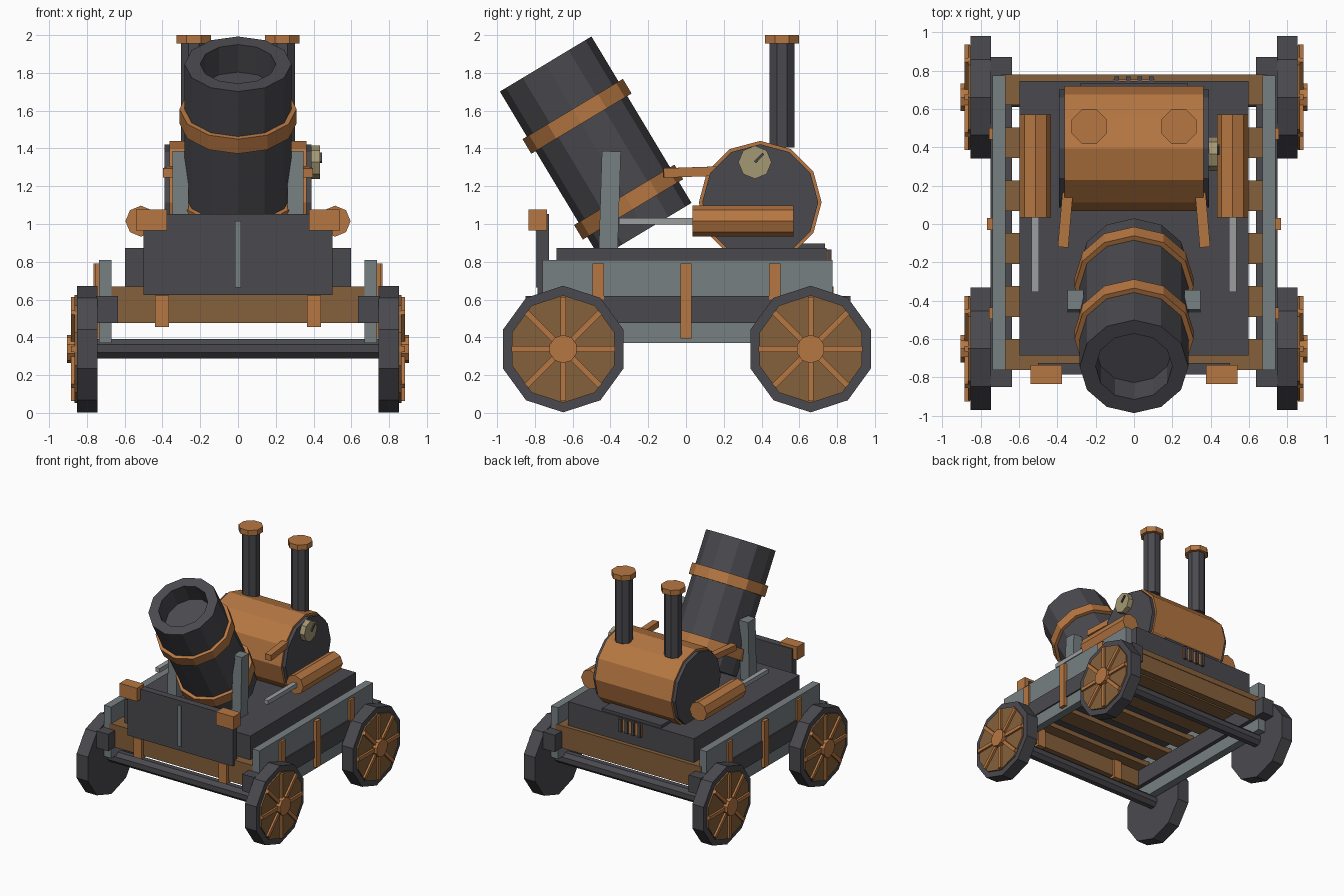
import bpy, bmesh, math
from mathutils import Vector, Matrix

if "Cube" in bpy.data.objects:
    bpy.data.objects.remove(bpy.data.objects["Cube"])


def material(name, rgb):
    m = bpy.data.materials.new(name)
    m.diffuse_color = (*rgb, 1)
    m.use_nodes = True
    m.node_tree.nodes["Principled BSDF"].inputs["Base Color"].default_value = m.diffuse_color
    return m


IRON = material("dark_iron", (0.068, 0.067, 0.078))
COPPER = material("copper", (0.47, 0.185, 0.055))
WOOD = material("brown_wood", (0.235, 0.115, 0.043))
STEEL = material("blue_grey_steel", (0.185, 0.215, 0.225))
ROD = material("light_steel", (0.33, 0.34, 0.35))
DIAL = material("dial_face", (0.37, 0.31, 0.17))
X, Y, Z = Vector((1, 0, 0)), Vector((0, 1, 0)), Vector((0, 0, 1))


def finish(name, bm, mat):
    bmesh.ops.recalc_face_normals(bm, faces=bm.faces)
    me = bpy.data.meshes.new(name)
    bm.to_mesh(me)
    bm.free()
    me.materials.append(mat)
    ob = bpy.data.objects.new(name, me)
    bpy.context.collection.objects.link(ob)
    return ob


def box(name, x, y, z, mat, rot=None):
    """Box from (min, max) ranges, optionally rotated about its centre."""
    bm = bmesh.new()
    bmesh.ops.create_cube(bm, size=1)
    size = [r[1] - r[0] for r in (x, y, z)]
    centre = Vector([(r[0] + r[1]) / 2 for r in (x, y, z)])
    mtx = Matrix.Translation(centre) @ (rot or Matrix()) @ Matrix.Diagonal((*size, 1))
    bmesh.ops.transform(bm, matrix=mtx, verts=bm.verts)
    return finish(name, bm, mat)


def lathe(name, origin, axis, up, n, profile, mat, turn=0.0):
    """Capped n-sided solid; profile is (distance, radius), first corner along up."""
    origin, axis = Vector(origin), Vector(axis).normalized()
    side = axis.cross(up)
    bm = bmesh.new()
    rings = []
    for t, r in profile:
        ring = []
        for i in range(n):
            a = 2 * math.pi * (i + turn) / n
            ring.append(bm.verts.new(origin + axis * t + (up * math.cos(a) + side * math.sin(a)) * r))
        rings.append(ring)
    for a, b in zip(rings, rings[1:]):
        for i in range(n):
            j = (i + 1) % n
            bm.faces.new((a[i], a[j], b[j], b[i]))
    bm.faces.new(rings[0])
    bm.faces.new(rings[-1])
    return finish(name, bm, mat)


def bar(name, p, q, w, h, mat):
    """Straight bar between two points."""
    p, q = Vector(p), Vector(q)
    d = q - p
    rot = d.to_track_quat('Y', 'Z').to_matrix().to_4x4()
    c, l = (p + q) / 2, d.length / 2
    return box(name, (c.x - w / 2, c.x + w / 2), (c.y - l, c.y + l), (c.z - h / 2, c.z + h / 2), mat, rot)


def span(s, a, b):
    return tuple(sorted((s * a, s * b)))


# Wheels, hubs, spokes and axles
for y, end in ((-0.65, "front"), (0.66, "rear")):
    lathe(end + "_axle", (-0.76, y, 0.34), X, Z, 8, [(0, 0.055), (1.52, 0.055)], IRON, 0.5)
    for s in (-1, 1):
        c = (0, y, 0.338)
        lathe(end + "_wheel", c, X * s, Z, 10, [(0.745, 0.335), (0.853, 0.335)], IRON)
        lathe(end + "_wheel_disc", c, X * s, Z, 10, [(0.85, 0.285), (0.866, 0.285)], WOOD)
        lathe(end + "_hub", c, X * s, Z, 10, [(0.85, 0.075), (0.905, 0.075)], COPPER)
        for k in range(4):
            rot = Matrix.Rotation(k * math.pi / 4, 4, 'X')
            box(end + "_spoke", span(s, 0.855, 0.883), (y - 0.275, y + 0.275),
                (0.323, 0.353), COPPER, rot)

# Chassis: side beams, planks, straps
for s in (-1, 1):
    box("side_beam", span(s, 0.635, 0.748), (-0.85, 0.87), (0.475, 0.62), IRON)
    box("side_plank", span(s, 0.67, 0.737), (-0.76, 0.775), (0.37, 0.81), STEEL)
    for y in (-0.465, 0.47):
        box("short_strap", span(s, 0.73, 0.755), (y - 0.03, y + 0.03), (0.60, 0.79), COPPER)
    box("long_strap", span(s, 0.73, 0.765), (-0.03, 0.03), (0.395, 0.79), COPPER)
    box("hanging_bracket", span(s, 0.365, 0.44), (-0.785, -0.68), (0.455, 0.622), COPPER)

# Cross boards and floor slats
box("front_board", (-0.64, 0.64), (-0.76, -0.70), (0.475, 0.62), WOOD)
box("rear_board", (-0.64, 0.64), (0.71, 0.775), (0.475, 0.62), WOOD)
for i in range(6):
    y = -0.68 + 0.276 * i
    box("floor_slat", (-0.69, 0.69), (y - 0.08, y + 0.08), (0.62, 0.668), WOOD)

# Deck, front shield and rear grate
box("deck", (-0.597, 0.597), (-0.685, 0.745), (0.66, 0.872), IRON)
box("front_shield", (-0.5, 0.5), (-0.785, -0.725), (0.625, 1.053), IRON)
box("shield_rib", (-0.016, 0.016), (-0.795, -0.78), (0.665, 1.015), STEEL)
for s in (-1, 1):
    box("shield_cap", span(s, 0.375, 0.54), (-0.833, -0.735), (0.965, 1.078), COPPER)
box("firebox", (-0.28, 0.28), (0.45, 0.735), (0.80, 0.897), IRON)
box("grate_glow", (-0.11, 0.11), (0.74, 0.752), (0.76, 0.86), COPPER)
for i in range(4):
    x = -0.09 + 0.06 * i
    box("grate_bar", (x - 0.012, x + 0.012), (0.74, 0.77), (0.755, 0.865), IRON)

# Mortar barrel with open bore, bands and side supports
tilt = math.radians(31)
out = Vector((0, -math.sin(tilt), math.cos(tilt)))
up = Vector((0, math.cos(tilt), math.sin(tilt)))
mouth = Vector((0, -0.743, 1.847))
lathe("mortar_barrel", mouth, out, up, 12,
      [(-1.028, 0.283), (0, 0.283), (0, 0.2), (-0.17, 0.2)], IRON)
for t in (-0.323, -0.853):
    lathe("barrel_band", mouth, out, up, 12,
          [(t - 0.045, 0.275), (t - 0.045, 0.31), (t + 0.045, 0.31), (t + 0.045, 0.275)], COPPER)
for s in (-1, 1):
    bar("barrel_support", (s * 0.305, -0.412, 0.85), (s * 0.305, -0.395, 1.385), 0.085, 0.1, STEEL)

# Boiler lying across the deck
boiler = (0, 0.393, 1.115)
lathe("boiler_core", boiler, X, Z, 12, [(-0.39, 0.307), (0.39, 0.307)], IRON)
lathe("boiler_shell", boiler, X, Z, 12, [(-0.362, 0.325), (0.362, 0.325)], COPPER)

# Chimneys, levers, pistons
for s in (-1, 1):
    base = (s * 0.234, 0.508, 0)
    lathe("chimney", base, Z, Y, 8, [(1.405, 0.072), (1.97, 0.072)], IRON, 0.5)
    lathe("chimney_cap", base, Z, Y, 8, [(1.955, 0.098), (2.0, 0.098)], COPPER, 0.5)
    bar("lever", (s * 0.345, 0.17, 1.28), (s * 0.37, -0.12, 1.27), 0.055, 0.05, COPPER)
    lathe("piston_cylinder", (s * 0.514, 0.035, 1.015), Y, Z, 8, [(0, 0.082), (0.535, 0.082)], COPPER)
    bar("piston_rod", (s * 0.514, -0.355, 1.015), (s * 0.514, 0.05, 1.015), 0.04, 0.036, ROD)

# Pressure gauge on one boiler end
lathe("pressure_gauge", (0, 0.365, 1.327), X, Z, 8, [(0.385, 0.088), (0.435, 0.088)], DIAL)
bar("gauge_needle", (0.438, 0.365, 1.327), (0.438, 0.41, 1.373), 0.014, 0.014, IRON)
